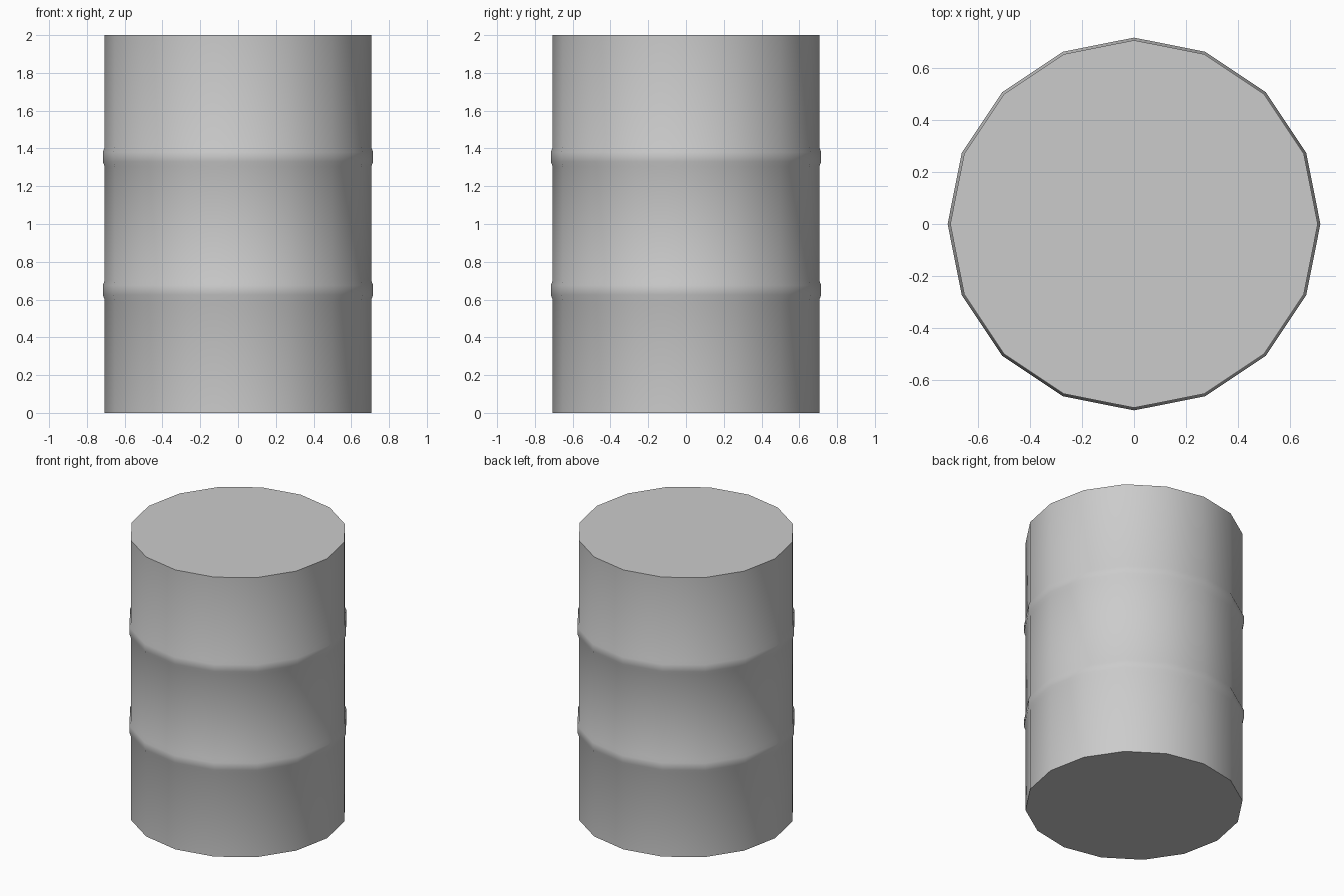
import bpy, bmesh, math

if "Cube" in bpy.data.objects:
    bpy.data.objects.remove(bpy.data.objects["Cube"])

SIDES = 16
R, RIDGE = 0.706, 0.716

# Barrel profile: straight wall with two raised hoops
profile = [(R, 0.0)]
for zc in (0.65, 1.355):
    profile += [(R, zc - 0.05), (RIDGE, zc - 0.025), (RIDGE, zc + 0.025), (R, zc + 0.05)]
profile.append((R, 2.0))

# Revolve the profile into stacked rings
bm = bmesh.new()
rings = []
for r, z in profile:
    rings.append([bm.verts.new((r * math.cos(2 * math.pi * i / SIDES),
                                r * math.sin(2 * math.pi * i / SIDES), z))
                  for i in range(SIDES)])
for low, high in zip(rings, rings[1:]):
    for i in range(SIDES):
        j = (i + 1) % SIDES
        bm.faces.new((low[i], low[j], high[j], high[i]))

# Flat lid and base
bm.faces.new(rings[-1])
bm.faces.new(rings[0][::-1])

mesh = bpy.data.meshes.new("barrel")
bm.to_mesh(mesh)
bm.free()
barrel = bpy.data.objects.new("barrel", mesh)
bpy.context.collection.objects.link(barrel)

# Smooth wall, sharp rims
bpy.context.view_layer.objects.active = barrel
barrel.select_set(True)
bpy.ops.object.shade_smooth_by_angle(angle=math.radians(40))
